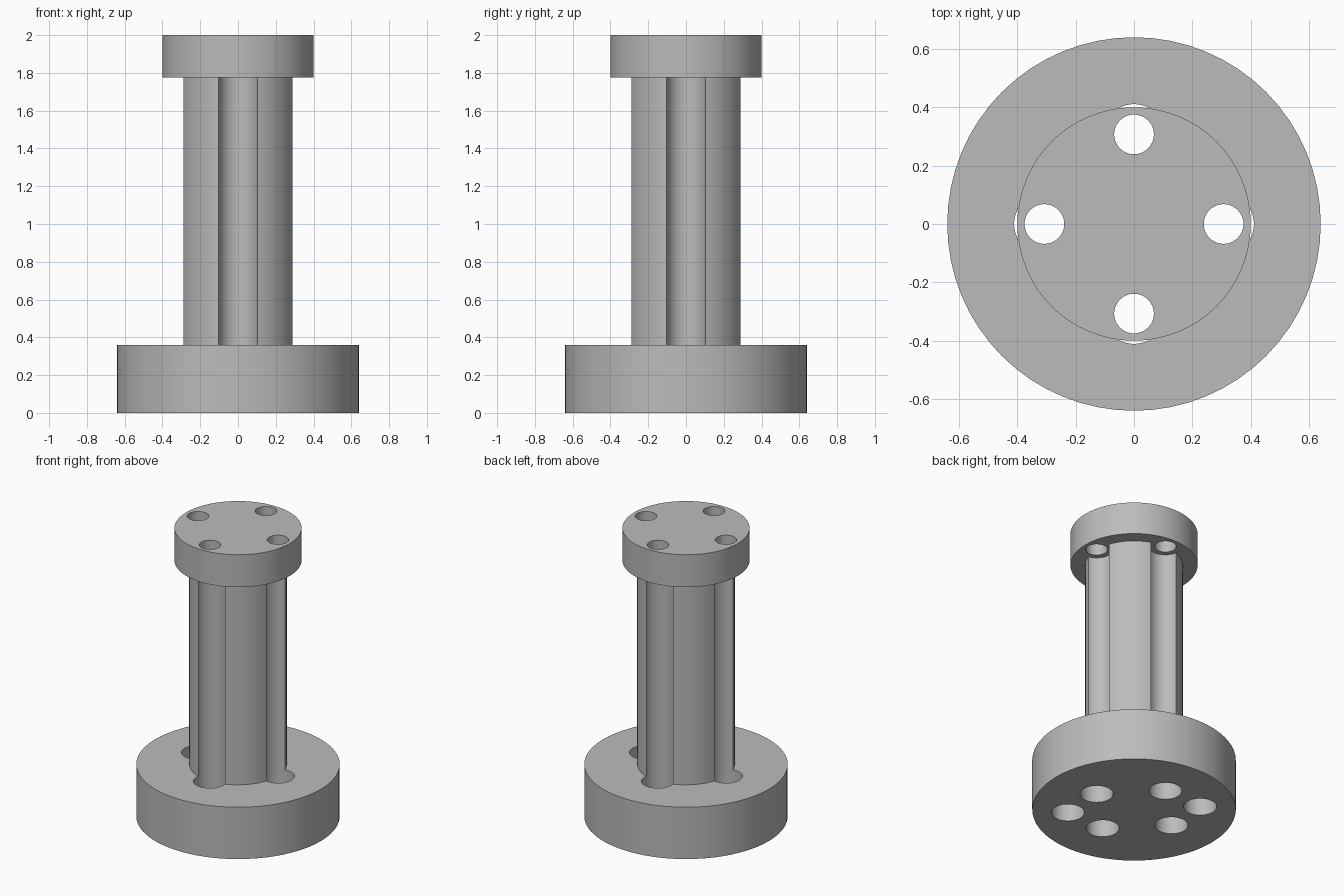
import bpy
import math

if "Cube" in bpy.data.objects:
    bpy.data.objects.remove(bpy.data.objects["Cube"])

grey = bpy.data.materials.new("plain grey")
grey.diffuse_color = (0.50, 0.50, 0.50, 1)
grey.use_nodes = True
grey.node_tree.nodes["Principled BSDF"].inputs["Base Color"].default_value = grey.diffuse_color

BASE_TOP, CAP_BOTTOM, TOP = 0.36, 1.775, 2.0
RING = 0.307          # pitch radius of the grooves and bolt holes
GROOVE_R = 0.104


def cylinder(name, radius, z0, z1, x=0, y=0, sides=64):
    bpy.ops.mesh.primitive_cylinder_add(vertices=sides, radius=radius, depth=z1 - z0,
                                        location=(x, y, (z0 + z1) / 2))
    obj = bpy.context.object
    obj.name = name
    obj.data.materials.append(grey)
    return obj


def combine(target, tool, operation):
    mod = target.modifiers.new(operation, 'BOOLEAN')
    mod.operation = operation
    mod.solver = 'EXACT'
    mod.object = tool
    bpy.context.view_layer.objects.active = target
    bpy.ops.object.modifier_apply(modifier=mod.name)
    bpy.data.objects.remove(tool, do_unlink=True)


def on_ring(k):
    a = k * math.pi / 2
    return RING * math.cos(a), RING * math.sin(a)


# Round base with the column standing in it
pillar = cylinder("flanged_pillar", 0.64, 0, BASE_TOP)
combine(pillar, cylinder("column", RING, 0.15, 1.9), 'UNION')

# Four grooves running down the column and out through the base
for k in range(4):
    x, y = on_ring(k)
    combine(pillar, cylinder("groove_cutter", GROOVE_R, -0.1, 2.1, x, y, 48), 'DIFFERENCE')

# Two blind sockets under the base, on one diagonal
for s in (-1, 1):
    combine(pillar, cylinder("socket_cutter", GROOVE_R, -0.1, 0.24, s * 0.295, -s * 0.295, 48),
            'DIFFERENCE')

# Top cap with four bolt holes
cap = cylinder("cap", 0.40, CAP_BOTTOM, TOP)
for k in range(4):
    x, y = on_ring(k)
    combine(cap, cylinder("bolt_cutter", 0.068, 1.6, 2.2, x, y, 48), 'DIFFERENCE')
combine(pillar, cap, 'UNION')

# Smooth walls, sharp rims
bpy.ops.object.select_all(action='DESELECT')
pillar.select_set(True)
bpy.context.view_layer.objects.active = pillar
bpy.ops.object.shade_smooth_by_angle(angle=math.radians(30))
